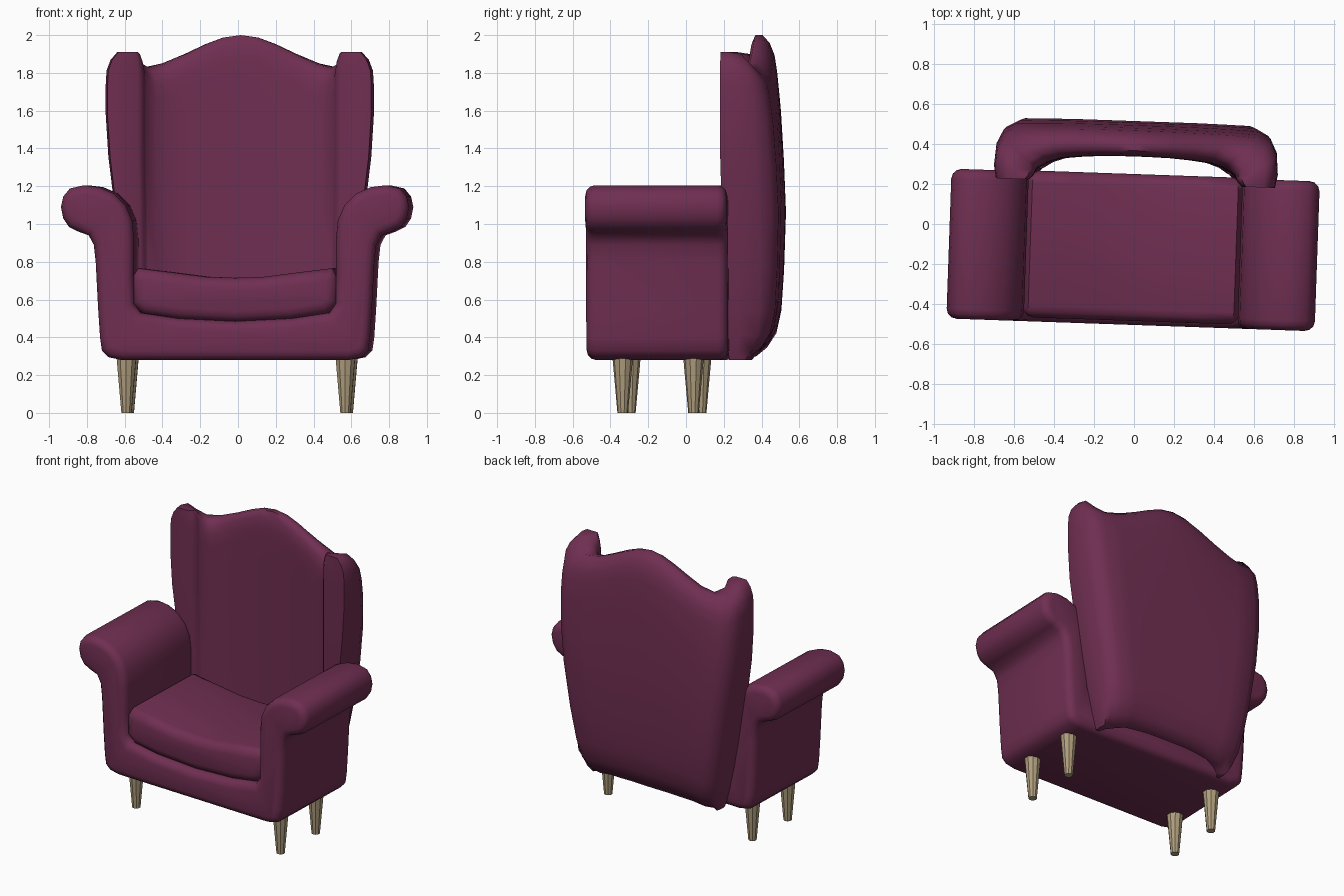
import bpy, bmesh, math
from mathutils import Matrix, Vector

if "Cube" in bpy.data.objects:
    bpy.data.objects.remove(bpy.data.objects["Cube"])

TURN = Matrix.Rotation(math.radians(-2), 4, 'Z')  # chair sits slightly turned


def make_material(name, color):
    m = bpy.data.materials.new(name)
    m.diffuse_color = (*color, 1)
    m.use_nodes = True
    m.node_tree.nodes["Principled BSDF"].inputs["Base Color"].default_value = m.diffuse_color
    return m


fabric = make_material("plum_fabric", (0.16, 0.028, 0.083))
wood = make_material("pale_wood", (0.43, 0.34, 0.205))


def finish(bm, name, mat, angle):
    bmesh.ops.recalc_face_normals(bm, faces=bm.faces[:])
    bm.transform(TURN)
    me = bpy.data.meshes.new(name)
    bm.to_mesh(me)
    bm.free()
    me.materials.append(mat)
    ob = bpy.data.objects.new(name, me)
    bpy.context.collection.objects.link(ob)
    bpy.ops.object.select_all(action='DESELECT')
    ob.select_set(True)
    bpy.context.view_layer.objects.active = ob
    bpy.ops.object.shade_smooth_by_angle(angle=math.radians(angle))
    return ob


def shrink(loop, d):
    """Offset a counter-clockwise outline inwards by d."""
    out = []
    for i, p in enumerate(loop):
        a, b, c = Vector(loop[i - 1]), Vector(p), Vector(loop[(i + 1) % len(loop)])
        u, v = (b - a).normalized(), (c - b).normalized()
        n1, n2 = Vector((-u.y, u.x)), Vector((-v.y, v.x))
        out.append(b + (n1 + n2) * (d / (1 + n1.dot(n2))))
    return out


def extrude_profile(name, half, y0, y1, r):
    """Mirror a half profile in x, extrude it along y and round both ends."""
    loop = half + [(-x, z) for x, z in reversed(half) if x > 0]
    arc = [math.radians(a) for a in (0, 30, 60, 90)]
    steps = [(r * (1 - math.sin(a)), y0 + r * (1 - math.cos(a))) for a in arc]
    steps += [(d, y0 + y1 - y) for d, y in reversed(steps)]
    bm = bmesh.new()
    rings = [[bm.verts.new((p[0], y, p[1])) for p in shrink(loop, d)] for d, y in steps]
    n = len(loop)
    for low, high in zip(rings, rings[1:]):
        for i in range(n):
            j = (i + 1) % n
            bm.faces.new((low[i], low[j], high[j], high[i]))
    bm.faces.new(rings[0])
    bm.faces.new(rings[-1][::-1])
    return finish(bm, name, fabric, 60)


# Base with the two rolled arms
extrude_profile("base_and_arms", [
    (0, .28), (.60, .28), (.67, .295), (.705, .33), (.715, .40), (.725, .55), (.738, .80),
    (.748, .89), (.775, .94), (.83, .96), (.88, .985), (.91, 1.03), (.922, 1.09),
    (.91, 1.145), (.875, 1.188), (.80, 1.205), (.72, 1.195), (.64, 1.16), (.58, 1.10),
    (.545, 1.02), (.535, .92), (.535, .72), (.535, .58), (.50, .53), (.30, .50),
    (0, .485)], -.505, .245, .05)

# Seat cushion with a dipped top
extrude_profile("seat_cushion", [
    (0, .480), (.30, .495), (.49, .525), (.545, .58), (.545, .715), (.515, .766),
    (.32, .742), (.15, .720), (0, .715)], -.485, .25, .06)

# Winged back: a U-shaped ribbon, outer and inner points from centre to wing tip,
# followed by the height of the top and of the bottom
RIBBON = [
    (0.00, .515, 0.00, .338, 2.00, .33), (0.10, .515, 0.09, .337, 1.987, .33),
    (0.20, .515, 0.18, .335, 1.952, .33), (0.32, .515, 0.28, .328, 1.90, .325),
    (0.46, .513, 0.37, .318, 1.85, .32), (0.60, .510, 0.44, .295, 1.825, .30),
    (0.665, .475, 0.495, .262, 1.86, .29), (0.698, .40, 0.505, .24, 1.90, .28),
    (0.707, .28, 0.515, .222, 1.91, .28), (0.695, .205, 0.535, .205, 1.91, .28)]
RIBBON = [(-a, b, -c, d, e, f) for a, b, c, d, e, f in RIBBON[:0:-1]] + RIBBON

# Levels: height fraction, outer width, inner width, depth of rear bulge, pinch to middle
LEVELS = [(0, .72, .90, .35, .35), (.03, .74, .92, .58, .1), (.08, .77, .95, .78, 0),
          (.16, .81, .97, .90, 0), (.30, .87, .98, .96, 0), (.50, .94, .99, 1.0, 0),
          (.66, .985, 1.0, .95, 0), (.80, 1.005, 1.0, .88, 0), (.89, 1.005, 1.0, .80, 0),
          (.94, 1.0, 1.0, .74, .03), (.975, .98, 1.0, .66, .2), (1, .95, 1.0, .55, .60)]


def build_back():
    bm = bmesh.new()
    rings = []
    for t, wide_out, wide_in, bulge, full_pinch in LEVELS:
        outer, inner = [], []
        for xo, yo, xi, yi, top, bottom in RIBBON:
            z = bottom + t * (top - bottom)
            lean = .04 * max(0, 1 - t / .6)  # wing fronts recede towards the floor
            wing = abs(xo) > .69
            pinch = full_pinch * (.5 if wing else 1)  # wings keep a flatter top
            ax, ay = xo * wide_out, yi + (yo - yi) * bulge + lean * wing
            bx, by = xi * wide_in, yi + lean * wing
            mx, my = (ax + bx) / 2, (ay + by) / 2
            outer.append(bm.verts.new((ax + (mx - ax) * pinch, ay + (my - ay) * pinch, z)))
            inner.append(bm.verts.new((bx + (mx - bx) * pinch, by + (my - by) * pinch, z)))
        rings.append(outer + inner[::-1])
    n, cols = len(rings[0]), len(RIBBON)
    for low, high in zip(rings, rings[1:]):
        for i in range(n):
            j = (i + 1) % n
            bm.faces.new((low[i], low[j], high[j], high[i]))
    for ring in (rings[0], rings[-1]):  # close the ribbon below and above
        for i in range(cols - 1):
            bm.faces.new((ring[i], ring[i + 1], ring[n - 2 - i], ring[n - 1 - i]))
    return finish(bm, "winged_back", fabric, 65)


build_back()

# Four tapered legs
for side, sx in (("left", -1), ("right", 1)):
    for place, y in (("front", -.315), ("rear", .06)):
        bm = bmesh.new()
        bmesh.ops.create_cone(bm, cap_ends=True, segments=10, radius1=.028, radius2=.055,
                              depth=.30, matrix=Matrix.Translation((sx * .58, y, .15)))
        finish(bm, f"{place}_{side}_leg", wood, 20)
